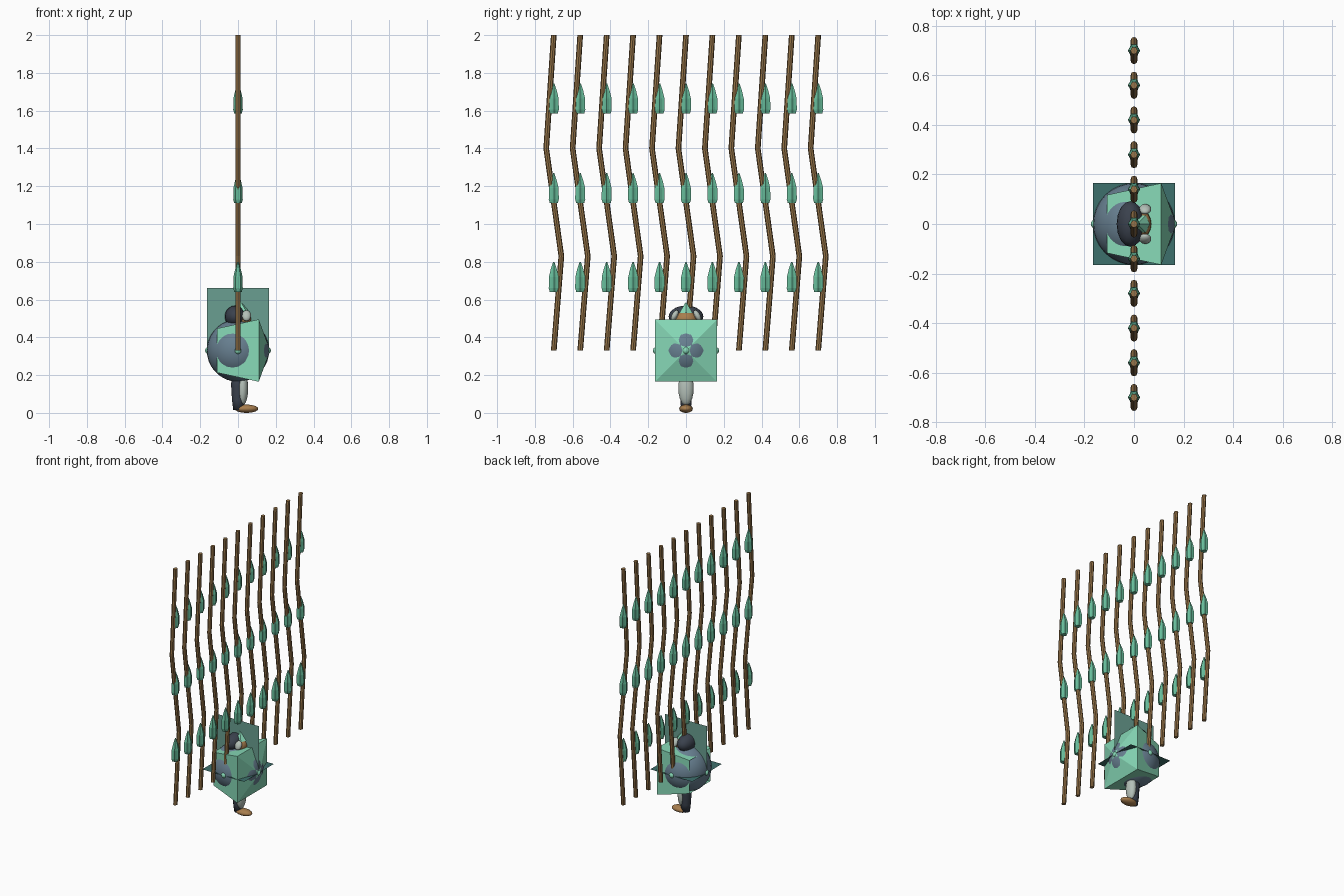
import bpy, bmesh, math
from mathutils import Vector

cube = bpy.data.objects.get("Cube")
if cube:
    bpy.data.objects.remove(cube)


def material(name, hex_code):
    def lin(c):
        c /= 255
        return c / 12.92 if c < 0.04045 else ((c + 0.055) / 1.055) ** 2.4
    col = tuple(lin(b) for b in bytes.fromhex(hex_code)) + (1,)
    m = bpy.data.materials.new(name)
    m.use_nodes = True
    m.diffuse_color = col
    m.node_tree.nodes["Principled BSDF"].inputs["Base Color"].default_value = col
    return m


BARK = material("bark brown", "967448")
BUD = material("bud green", "68BE9C")
MINT = material("mint green", "86D8B6")
SAGE = material("sage green", "6A9F91")
TEAL = material("dark teal", "3D706C")
SLATE = material("slate blue", "677F90")
NAVY = material("dark navy", "3A414D")
CREAM = material("pale grey", "B4C0B8")
TAN = material("tan", "A87E4E")


def finish(name, bm, mat, smooth=False):
    bmesh.ops.recalc_face_normals(bm, faces=bm.faces)
    mesh = bpy.data.meshes.new(name)
    bm.to_mesh(mesh)
    bm.free()
    mesh.materials.append(mat)
    for p in mesh.polygons:
        p.use_smooth = smooth
    ob = bpy.data.objects.new(name, mesh)
    bpy.context.collection.objects.link(ob)
    return ob


def loft(bm, rings, sides, flute=1.0):
    """Stack horizontal rings given as (x, y, z, radius_x, radius_y)."""
    loops = []
    for x, y, z, rx, ry in rings:
        loop = []
        for i in range(sides):
            a = math.tau * i / sides
            k = flute if i % 2 else 1
            loop.append(bm.verts.new((x + rx * k * math.cos(a), y + ry * k * math.sin(a), z)))
        loops.append(loop)
    for lo, hi in zip(loops, loops[1:]):
        for i in range(sides):
            j = (i + 1) % sides
            bm.faces.new((lo[i], lo[j], hi[j], hi[i]))
    bm.faces.new(loops[0][::-1])
    bm.faces.new(loops[-1])


def ellipsoid(name, centre, radii, mat, segs=16, tilt=0):
    bm = bmesh.new()
    bmesh.ops.create_uvsphere(bm, u_segments=segs, v_segments=segs // 2 + 2, radius=1)
    bmesh.ops.scale(bm, vec=radii, verts=bm.verts)
    ob = finish(name, bm, mat, True)
    ob.location = centre
    ob.rotation_euler.x = tilt
    return ob


def sheet(name, polygons, mat):
    bm = bmesh.new()
    for poly in polygons:
        bm.faces.new([bm.verts.new(p) for p in poly])
    bmesh.ops.remove_doubles(bm, verts=bm.verts, dist=0.0001)
    return finish(name, bm, mat)


# Row of bent vines, each carrying three fluted buds
VINE = ((0.33, 0), (0.83, 0.04), (1.40, -0.04), (2.0, 0))
BUD_SHAPE = ((0, 0.022), (0.02, 0.028), (0.08, 0.027), (0.12, 0.017), (0.16, 0.003))
for n in range(11):
    y = (n - 5) * 0.14
    bm = bmesh.new()
    loft(bm, [(0, y + dy, z, 0.014, 0.015) for z, dy in VINE], 8)
    finish(f"vine_{n + 1}", bm, BARK)
    bm = bmesh.new()
    for base in (0.64, 1.11, 1.585):
        loft(bm, [(0, y, base + h, r * 0.9, r * 1.1) for h, r in BUD_SHAPE], 12, 0.8)
    finish(f"vine_buds_{n + 1}", bm, BUD)

# Round shell, with flared plates wrapped around it
MID = 0.33
R = 0.165
ellipsoid("shell_ball", (0, 0, MID), (R, R, R), SLATE, 32)


def square(x, half):
    return [Vector((x, half * sy, MID + half * sz))
            for sy, sz in ((-1, -1), (1, -1), (1, 1), (-1, 1))]


front, back = square(0.11, R), square(-0.11, 0.117)
apex = Vector((0.17, 0, MID))
plates = []
for i in range(4):
    j = (i + 1) % 4
    plates.append((front[i], front[j], back[j], back[i]))
    plates.append((front[i], front[j], apex))
sheet("shell_plates", plates, MINT)

# Studs at the middle of each side of the shell
for name, dx, dy in (("front", 1, 0), ("back", -1, 0), ("right", 0, -1), ("left", 0, 1)):
    ellipsoid("stud_" + name, (dx * 0.155, dy * 0.155, MID), (0.02, 0.02, 0.02), MINT, 10)

# Thin leaf sheets: one level, one upright
sheet("level_leaf", [[(-R, -R, MID), (R, -R, MID), (R, R, MID), (-R, R, MID)]], TEAL)
sheet("upright_leaf", [[(-R, 0, MID), (R, 0, MID), (R, 0, 2 * MID), (-R, 0, 2 * MID)]], SAGE)

# Head poking out of the shell
ellipsoid("hair", (-0.015, 0, 0.51), (0.055, 0.092, 0.058), NAVY)
ellipsoid("face", (0.025, 0, 0.495), (0.045, 0.06, 0.045), TAN)
for name, s in (("left", 1), ("right", -1)):
    ellipsoid("cheek_tuft_" + name, (0.045, s * 0.06, 0.515), (0.025, 0.016, 0.032),
              CREAM, 10, s * 0.5)
bm = bmesh.new()
loft(bm, [(0.03, 0, 0.53, 0.035, 0.04), (0.015, 0, 0.585, 0.003, 0.003)], 6)
finish("forehead_leaf", bm, MINT)

# Legs and foot
bm = bmesh.new()
loft(bm, [(0.005, 0, 0.015, 0.03, 0.026), (0, 0, 0.07, 0.032, 0.03),
          (-0.002, 0, 0.14, 0.034, 0.034), (0, 0, 0.22, 0.035, 0.035)], 12)
finish("leg_back", bm, NAVY, True)
ellipsoid("leg_front", (0.025, 0, 0.13), (0.029, 0.041, 0.09), CREAM)
ellipsoid("foot", (0.045, 0, 0.022), (0.062, 0.036, 0.022), TAN)
